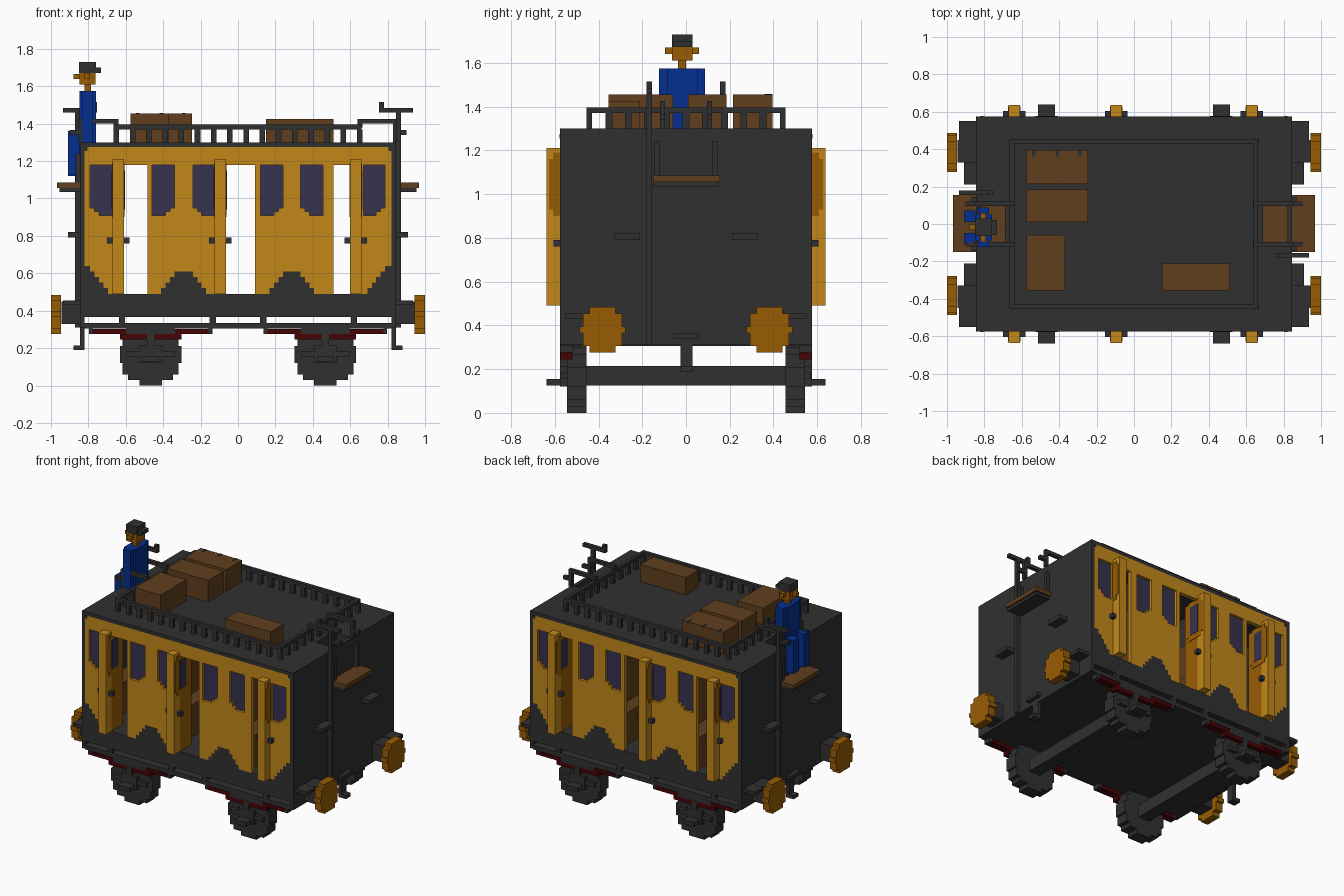
import bpy, bmesh
from mathutils import Vector

cube = bpy.data.objects.get("Cube")
if cube:
    bpy.data.objects.remove(cube, do_unlink=True)


def material(name, rgb):
    lin = [(c / 255 / 12.92 if c < 11 else ((c / 255 + 0.055) / 1.055) ** 2.4) for c in rgb]
    m = bpy.data.materials.new(name)
    m.use_nodes = True
    m.diffuse_color = (*lin, 1)
    m.node_tree.nodes["Principled BSDF"].inputs["Base Color"].default_value = (*lin, 1)
    return m


DARK = material("charcoal", (48, 48, 48))
YELLOW = material("panel_yellow", (194, 135, 26))
OCHRE = material("ochre", (152, 92, 4))
BROWN = material("leather_brown", (96, 62, 29))
GLASS = material("window_violet", (54, 50, 78))
SLATE = material("handle_slate", (48, 48, 64))
RED = material("spring_red", (70, 2, 4))
BLUE = material("coat_blue", (6, 47, 142))


def make(name, mat, boxes):
    """One mesh object from boxes given as (x0, x1, y0, y1, z0, z1)."""
    bm = bmesh.new()
    for x0, x1, y0, y1, z0, z1 in boxes:
        vs = bmesh.ops.create_cube(bm, size=1)["verts"]
        mid = Vector((x0 + x1, y0 + y1, z0 + z1)) / 2
        size = Vector((abs(x1 - x0), abs(y1 - y0), abs(z1 - z0)))
        for v in vs:
            v.co = v.co * size + mid
    me = bpy.data.meshes.new(name)
    bm.to_mesh(me)
    bm.free()
    me.materials.append(mat)
    ob = bpy.data.objects.new(name, me)
    bpy.context.collection.objects.link(ob)
    return ob


def mirror_y(boxes):
    return boxes + [(a, b, -d, -c, e, f) for a, b, c, d, e, f in boxes]


def mirror_x(boxes):
    return boxes + [(-b, -a, c, d, e, f) for a, b, c, d, e, f in boxes]


def spin(boxes):
    """Repeat at the opposite end, turned half a circle."""
    return boxes + [(-b, -a, -d, -c, e, f) for a, b, c, d, e, f in boxes]


def disc_rows(r, n):
    """Rows of a stepped disc: (half width, low, high) about the centre."""
    h = 2 * r / n
    rows = []
    for i in range(n):
        mid = -r + (i + 0.5) * h
        half = round((r * r - mid * mid) ** 0.5 / h + 0.1) * h
        rows.append((min(half, r), mid - h / 2, mid + h / 2))
    return rows


# Floor over a hollow layer, end walls, and roof with a well behind each end wall
make("floor", DARK, [(-.82, .82, -.575, .575, .365, .49)])
make("underside", DARK, [(-.82, .82, -.575, .575, .305, .335)])
make("floor_spacers", DARK, mirror_y(
    [(x - .017, x + .017, .545, .575, .335, .365) for x in (-.62, -.135, .135, .62)]))
make("end_walls", DARK, mirror_x([(.82, .845, -.575, .575, .31, 1.3)]))
make("well_walls", DARK, mirror_x(
    [(.675, .69, -.11, .11, 1.04, 1.275)]
    + mirror_y([(.69, .82, .095, .11, 1.04, 1.275)])))
make("well_boards", BROWN, mirror_x([(.69, .82, -.095, .095, 1.055, 1.085)]))
make("roof", DARK, [(-.69, .69, -.575, .575, 1.275, 1.3)]
     + mirror_x(mirror_y([(.69, .82, .095, .575, 1.275, 1.3)])))

# Side walls, built in narrow columns: skirt, panel and recessed window
spans = [(-.82, -.79, 0), (-.79, -.67, 1), (-.485, -.46, 0), (-.46, -.34, -1),
         (-.34, -.24, 0), (-.24, -.125, 1), (.09, .12, 0), (.12, .24, -1),
         (.24, .335, 0), (.335, .455, 1), (.455, .51, 0), (.66, .67, 0),
         (.67, .785, -1), (.785, .82, 0)]
Y0, Y1 = .545, .575


def skirt_top(x):
    hump = .61 - 1.2 * max(0, abs(abs(x) - .29) - .04)
    corner = .66 - 1.2 * (.82 - abs(x))
    return .49 + max(0, round((max(hump, corner) - .49) / .03)) * .03


skirt, panel, glass = [], [], []
for a, b, low in spans:
    n = max(1, round((b - a) / .024))
    for i in range(n):
        x0, x1 = a + (b - a) * i / n, a + (b - a) * (i + 1) / n
        x = (x0 + x1) / 2
        z = skirt_top(x)
        if z > .491:
            skirt.append((x0, x1, Y0, Y1, .49, z))
        if low:
            away = (b - x) if low > 0 else (x - a)
            sill = .91 + max(0, round((away - .05) / .024)) * .02
            panel += [(x0, x1, Y0, Y1, z, sill), (x0, x1, Y0, Y1, 1.18, 1.275)]
            glass.append((x0, x1, Y0, Y1 - .018, sill, 1.18))
        else:
            panel.append((x0, x1, Y0, Y1, z, 1.275))
doorways = [(-.67, -.485), (-.125, .09), (.51, .66)]
panel += [(a, b, Y0, Y1, 1.18, 1.275) for a, b in doorways]
make("wall_skirts", DARK, mirror_y(skirt))
make("wall_panels", YELLOW, mirror_y(panel))
make("window_panes", GLASS, mirror_y(glass))
make("panel_corners", DARK, mirror_x(mirror_y([(.805, .82, Y1, Y1 + .003, 1.255, 1.275)])))

# Doors standing open: yellow outer edge, ochre inner leaf, rounded lights
edges, leaves, ovals, lights, handles = [], [], [], [], []
for x in (-.67, -.125, .6):
    edges.append((x, x + .06, .572, .637, .49, 1.21))
    leaves.append((x, x + .06, .44, .572, .49, 1.18))
    for face in (x - .003, x + .06):
        ovals += [(face, face + .003, .46, .627, .93, 1.16),
                  (face, face + .003, .48, .607, .9, 1.19)]
        lights += [(face - .002, face + .005, .5, .577, .94, 1.15)]
    handles += [(x - .03, x, .575, .605, .76, .79), (x + .06, x + .09, .575, .605, .76, .79)]
make("door_edges", YELLOW, mirror_y(edges))
make("door_leaves", OCHRE, mirror_y(leaves))
make("door_ovals", OCHRE, mirror_y(ovals))
make("door_lights", GLASS, mirror_y(lights))
make("door_handles", SLATE, mirror_y(handles))

# Interior benches with backs against dark partitions
make("benches", BROWN, mirror_x([(.13, .475, -.54, .54, .49, .72),
                                 (.7, .82, -.54, .54, .49, .72)]))
make("bench_backs", BROWN, mirror_x([(.23, .35, -.54, .54, .72, 1.04)]))
make("partitions", DARK, mirror_x([(.26, .32, -.54, .54, 1.04, 1.275)]))

# Wheels, axles, guards and leaf springs
wheels, axles, guards, springs = [], [], [], []
for c in (-.467, .467):
    wheels += [(c - w, c + w, .455, .545, .165 + a, .165 + b) for w, a, b in disc_rows(.165, 11)]
    axles.append((c - .045, c + .045, -.46, .46, .125, .215))
    guards += [(c - .13, c + .13, .52, .575, .275, .305), (c - .02, c + .02, .52, .577, .215, .275),
               (c - .06, c + .06, .54, .577, .12, .215), (c - .13, c + .13, .54, .57, .155, .185),
               (c - .045, c + .045, .55, .638, .125, .155)]
    for s in (-1, 1):
        guards.append((*sorted((c + s * .31, c + s * .33)), .52, .575, .275, .305))
        for near, far, z0, z1 in ((.13, .31, .275, .302), (.02, .165, .245, .275)):
            springs.append((*sorted((c + s * near, c + s * far)), .52, .574, z0, z1))
make("wheels", DARK, mirror_y(wheels))
make("axles", DARK, axles)
make("axle_guards", DARK, mirror_y(guards))
make("leaf_springs", RED, mirror_y(springs))

# Buffers, end steps and couplings
make("buffer_heads", OCHRE, mirror_x(mirror_y(
    [(.945, 1, .382 - w, .382 + w, .38 + a, .38 + b) for w, a, b in disc_rows(.105, 7)])))
make("buffer_shafts", DARK, mirror_x(mirror_y([(.845, .945, .33, .45, .33, .45)])))
make("end_steps", DARK, mirror_x(mirror_y(
    [(.845, .935, .45, .55, .43, .455), (.845, .91, .21, .33, .79, .82)])))
make("couplings", DARK, mirror_x([(.845, .875, -.06, .06, .34, .365),
     (.82, .845, -.025, .03, .19, .31), (.845, .88, -.025, .03, .19, .215)]))

# End seats with arm rails, frames and brake cranks
make("end_seats", BROWN, mirror_x([(.845, .968, -.15, .155, 1.055, 1.085)]))
make("seat_frames", DARK, mirror_x([(.845, .955, -.15, .145, 1.035, 1.055)]
     + mirror_y([(.845, .87, .12, .145, 1.085, 1.24)])))
make("arm_rails", DARK, mirror_x(mirror_y(
    [(.64, .855, .095, .12, 1.4, 1.425), (.83, .855, .095, .12, 1.3, 1.4),
     (.64, .665, .095, .12, 1.38, 1.4), (.855, .9, .095, .12, 1.34, 1.365)])))
make("brake_cranks", DARK, spin([(.845, .872, -.18, -.155, .31, 1.46),
     (.755, .935, -.18, -.155, 1.46, 1.485), (.755, .78, -.18, -.155, 1.485, 1.515)]))

# Roof railing
rail = mirror_y([(-.665, .66, .43, .455, 1.37, 1.395)])
rail += [(x, x + .025, -.43, .43, 1.37, 1.395) for x in (-.665, .635)]
for i in range(16):
    x = -.665 + i * 1.3 / 15
    rail += mirror_y([(x, x + .03, .43, .455, 1.3, 1.37)])
for i in range(1, 10):
    y = -.455 + i * .088
    rail += [(x, x + .025, y, y + .03, 1.3, 1.37) for x in (-.665, .635)]
make("roof_railing", DARK, rail)

# Luggage
for name, box in {"trunk_back": (-.575, -.245, .215, .395, 1.3, 1.455),
                  "trunk_middle": (-.575, -.245, .01, .185, 1.3, 1.455),
                  "trunk_front": (-.575, -.37, -.355, -.06, 1.3, 1.455),
                  "case_right": (.15, .51, -.355, -.21, 1.3, 1.425)}.items():
    make(name, BROWN, [box])
make("trunk_clasps", DARK, [(x, x + .018, .36, .396, 1.44, 1.457) for x in (-.545, -.42, -.3)])

# Driver seated on the outer end
C = -.018
make("driver_coat", BLUE, [(-.848, -.76, C - .07, C + .07, 1.085, 1.575),
                           (-.835, -.775, C - .105, C + .105, 1.3, 1.575)])
make("driver_legs", BLUE, [(-.91, -.848, C + s - .03, C + s + .03, 1.12, 1.36) for s in (-.06, .06)])
make("driver_head", OCHRE, [(-.82, -.785, C - .018, C + .018, 1.575, 1.61),
     (-.848, -.762, C - .047, C + .047, 1.61, 1.672), (-.82, -.79, C - .077, C + .077, 1.64, 1.67),
     (-.88, -.848, C - .015, C + .015, 1.64, 1.665)])
make("driver_hat", DARK, [(-.85, -.76, C - .047, C + .047, 1.672, 1.73),
                          (-.76, -.732, C - .04, C + .04, 1.672, 1.7)])
